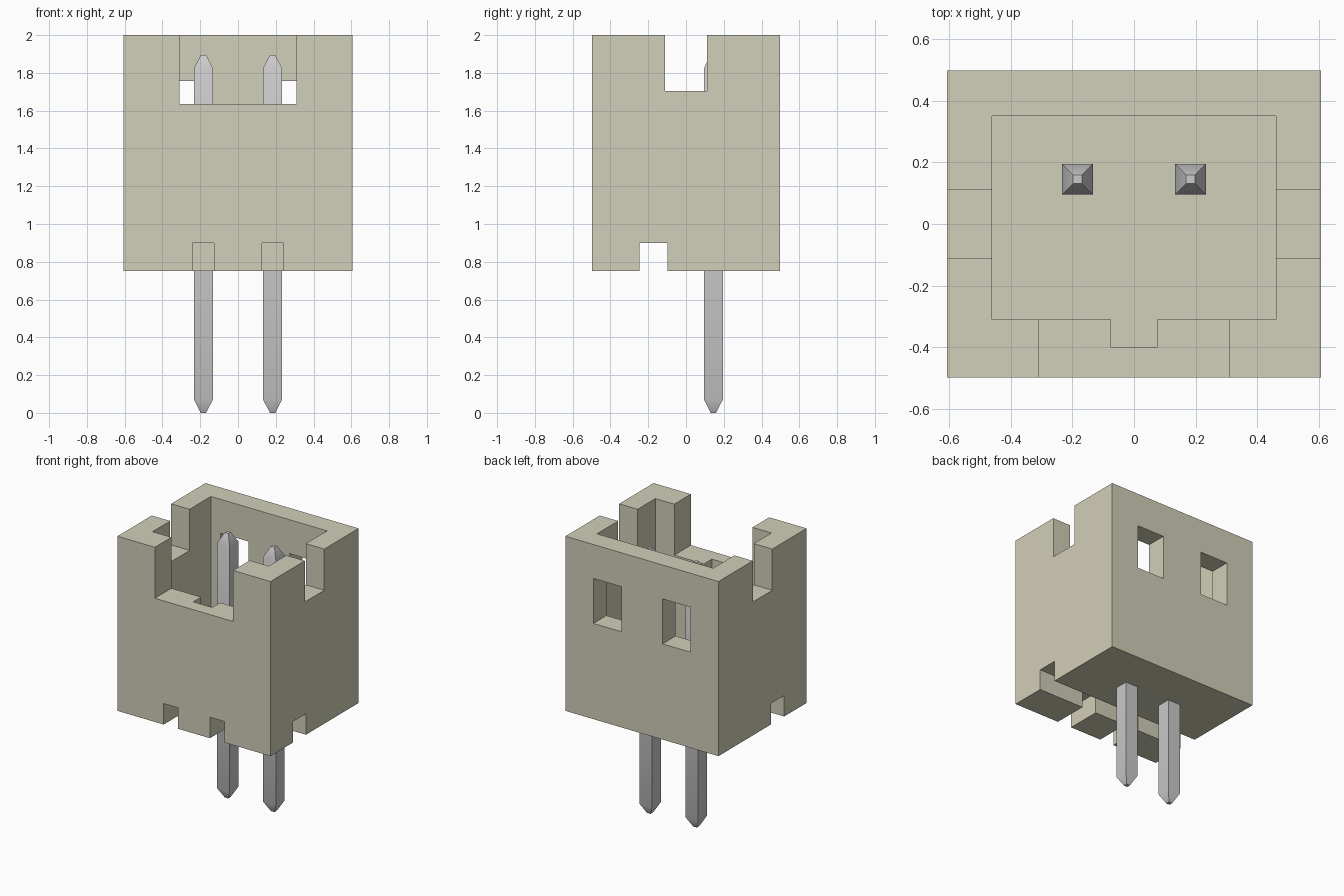
import bpy

cube = bpy.data.objects.get("Cube")
if cube:
    bpy.data.objects.remove(cube, do_unlink=True)


def make_material(name, rgb):
    mat = bpy.data.materials.new(name)
    mat.use_nodes = True
    mat.diffuse_color = (*rgb, 1)
    mat.node_tree.nodes["Principled BSDF"].inputs["Base Color"].default_value = (*rgb, 1)
    return mat


def make_object(name, verts, faces, mat=None):
    mesh = bpy.data.meshes.new(name)
    mesh.from_pydata(verts, [], faces)
    if mat:
        mesh.materials.append(mat)
    obj = bpy.data.objects.new(name, mesh)
    bpy.context.collection.objects.link(obj)
    return obj


def square_stack(name, sections, mat=None):
    """Loft rectangles given as (x0, x1, y0, y1, z) into a closed solid."""
    verts, faces = [], [(3, 2, 1, 0)]
    for i, (x0, x1, y0, y1, z) in enumerate(sections):
        verts += [(x0, y0, z), (x1, y0, z), (x1, y1, z), (x0, y1, z)]
        if i:
            a, b = 4 * (i - 1), 4 * i
            faces += [(a + k, a + (k + 1) % 4, b + (k + 1) % 4, b + k) for k in range(4)]
    top = len(verts) - 4
    faces.append((top, top + 1, top + 2, top + 3))
    return make_object(name, verts, faces, mat)


def box(name, x, y, z, mat=None):
    return square_stack(name, [(*x, *y, z[0]), (*x, *y, z[1])], mat)


cream = make_material("cream plastic", (0.64, 0.625, 0.48))
metal = make_material("grey metal", (0.60, 0.60, 0.60))

# Housing shell dimensions
HX, HY, BASE, TOP = 0.606, 0.498, 0.75, 2.0
FLOOR, OVER = 1.05, 0.1
PIN_X, PIN_Y, PIN_R, TIP_R = 0.183, 0.145, 0.05, 0.014

housing = box("housing", (-HX, HX), (-HY, HY), (BASE, TOP), cream)

# Cavity, keyway, front opening, side slots and underside cross channel
cuts = [
    ((-0.46, 0.46), (-0.31, 0.35), (FLOOR, TOP + OVER)),
    ((-0.075, 0.075), (-0.40, -0.25), (FLOOR, TOP + OVER)),
    ((-0.31, 0.31), (-HY - OVER, -0.25), (1.635, TOP + OVER)),
    ((-HX - OVER, HX + OVER), (-0.11, 0.11), (1.705, TOP + OVER)),
    ((-HX - OVER, HX + OVER), (-0.245, -0.097), (BASE - OVER, 0.90)),
]
# Back windows and underside front channels, one pair per side
for s in (-1, 1):
    cuts.append((sorted((s * 0.163, s * 0.385)), (0.30, HY + OVER), (1.435, 1.757)))
    cuts.append((sorted((s * PIN_X - 0.057, s * PIN_X + 0.057)),
                 (-HY - OVER, -0.17), (BASE - OVER, 0.90)))

cutters = []
for x, y, z in cuts:
    cutter = box("cutter", x, y, z)
    cutter.hide_render = True
    cutters.append(cutter)
    mod = housing.modifiers.new("cut", 'BOOLEAN')
    mod.operation = 'DIFFERENCE'
    mod.solver = 'EXACT'
    mod.object = cutter

# Bake the cuts and discard the cutters
bpy.context.view_layer.update()
graph = bpy.context.evaluated_depsgraph_get()
carved = bpy.data.meshes.new_from_object(housing.evaluated_get(graph))
housing.modifiers.clear()
housing.data = carved
for cutter in cutters:
    bpy.data.objects.remove(cutter, do_unlink=True)

# Square pins with tapered ends
for s, side in ((-1, "right"), (1, "left")):
    profile = [(TIP_R, 0), (PIN_R, 0.07), (PIN_R, 1.825), (TIP_R, 1.895)]
    pin = square_stack(f"{side}_pin", [
        (s * PIN_X - r, s * PIN_X + r, PIN_Y - r, PIN_Y + r, z) for r, z in profile], metal)
    bpy.ops.object.select_all(action='DESELECT')
    pin.select_set(True)
    bpy.context.view_layer.objects.active = pin
    bpy.ops.object.shade_smooth_by_angle(angle=0.52)
